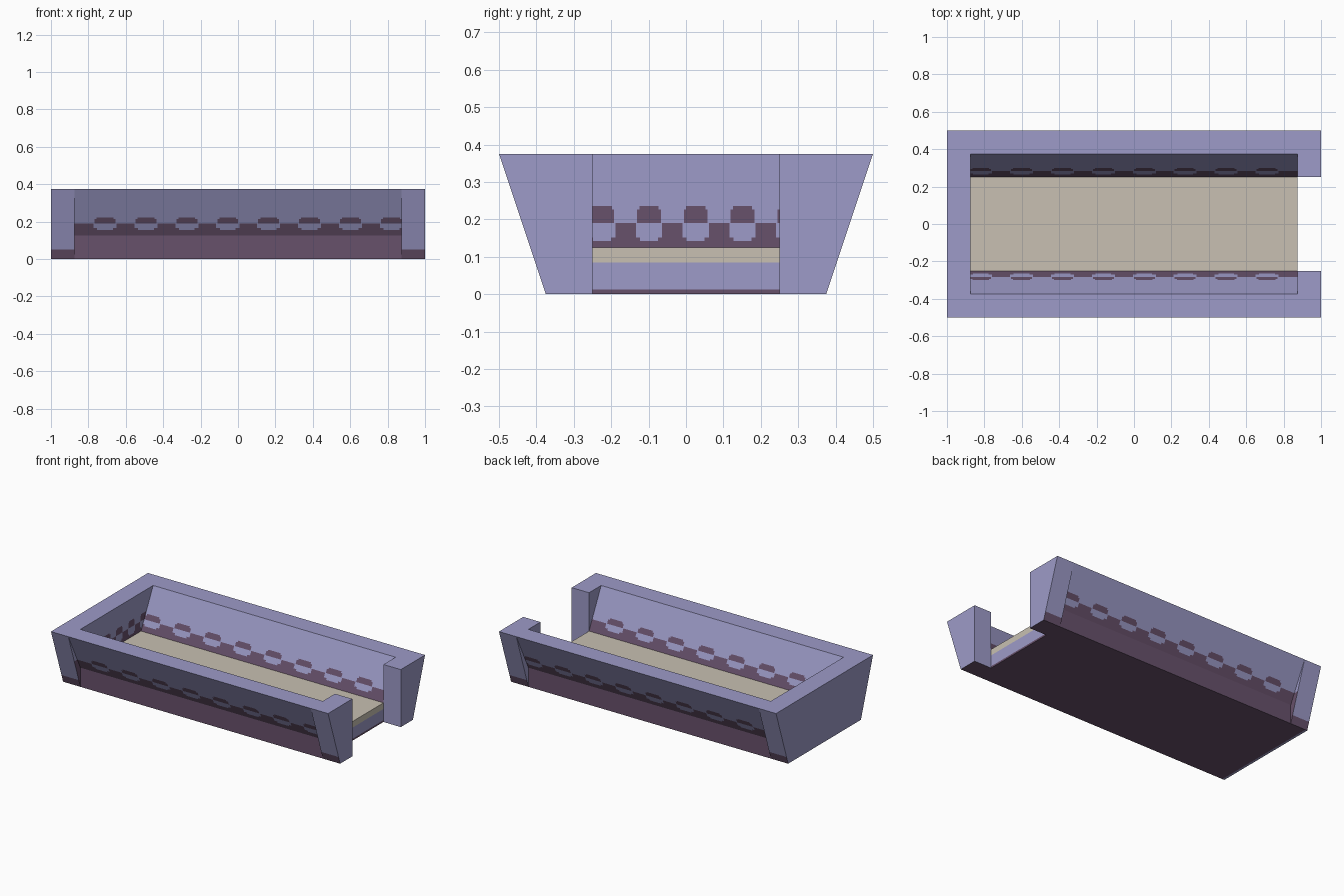
import bpy, bmesh
from mathutils import Vector

if "Cube" in bpy.data.objects:
    bpy.data.objects.remove(bpy.data.objects["Cube"])


def colour(name, rgb):
    m = bpy.data.materials.new(name)
    m.diffuse_color = (*rgb, 1)
    m.use_nodes = True
    m.node_tree.nodes["Principled BSDF"].inputs["Base Color"].default_value = m.diffuse_color
    return m


MATS = [colour("lavender_paint", (0.337, 0.328, 0.578)),
        colour("dark_purple", (0.136, 0.082, 0.147)),
        colour("beige_floor", (0.578, 0.527, 0.445))]
LAV, PUR, BEI = 0, 1, 2


def prism(name, profile, x0, x1, rule, cuts=(), mirror=False):
    """Extrude a (y, z) profile along x, cut it on planes, colour faces by rule."""
    bm = bmesh.new()
    a = [bm.verts.new((x0, y, z)) for y, z in profile]
    b = [bm.verts.new((x1, y, z)) for y, z in profile]
    bm.faces.new(a)
    bm.faces.new(b[::-1])
    n = len(profile)
    for i in range(n):
        j = (i + 1) % n
        bm.faces.new((a[i], b[i], b[j], a[j]))
    bmesh.ops.recalc_face_normals(bm, faces=bm.faces[:])
    for axis, value in cuts:
        co, no = Vector(), Vector()
        co[axis], no[axis] = value, 1
        bmesh.ops.bisect_plane(bm, geom=bm.verts[:] + bm.edges[:] + bm.faces[:],
                               plane_co=co, plane_no=no, dist=1e-5)
    bm.normal_update()
    for f in bm.faces:
        f.material_index = rule(f.calc_center_median(), f.normal)
    me = bpy.data.meshes.new(name)
    bm.to_mesh(me)
    bm.free()
    for m in MATS:
        me.materials.append(m)
    ob = bpy.data.objects.new(name, me)
    bpy.context.collection.objects.link(ob)
    if mirror:
        mod = ob.modifiers.new("mirror", 'MIRROR')
        mod.use_axis = (False, True, False)
        mod.use_clip = False
        mod.use_mirror_merge = False
    return ob


# Ragged pattern: rows of (bottom, top, half width, colour inside, colour outside)
def pattern_rows(z0, z1, z2, w):
    return [(0, z0, 0, PUR, PUR),
            (z0, z0 + 0.01, w * 0.75, LAV, PUR),
            (z0 + 0.01, z1, w * 1.1, LAV, PUR),
            (z1, z2 - 0.009, w, PUR, LAV),
            (z2 - 0.009, z2, w * 0.8, PUR, LAV)]


def pattern_colour(rows, centres, u, z):
    d = min(abs(u - c) for c in centres)
    for lo, hi, w, inside, outside in rows:
        if lo <= z < hi:
            return inside if d < w else outside
    return LAV


def pattern_cuts(rows, centres, axis):
    cuts = [(2, r[1]) for r in rows]
    for w in {r[2] for r in rows if r[2]}:
        cuts += [(axis, c + s * w) for c in centres for s in (-1, 1)]
    return cuts


# Long side walls
STEP = 1.75 / 8
side_rows = pattern_rows(0.155, 0.19, 0.222, 0.056)
outer = [-0.711 + STEP * k for k in range(8)]
inner = [-0.82 + STEP * k for k in range(8)]


def side_rule(c, n):
    if abs(n.z) > 0.9 or abs(n.x) > 0.9:
        return LAV
    return pattern_colour(side_rows, outer if n.y < 0 else inner, c.x, c.z)


prism("side_wall", [(-0.375, 0.125), (-0.25, 0.125), (-0.375, 0.375), (-0.5, 0.375)],
      -0.875, 0.875, side_rule, pattern_cuts(side_rows, outer + inner, 0), mirror=True)


# Floor slab with a layered open end
def floor_rule(c, n):
    if n.z > 0.9:
        return BEI
    if n.x > 0.9:
        return BEI if c.z > 0.085 else LAV if c.z > 0.012 else PUR
    return PUR


prism("floor_slab", [(-0.375, 0), (0.375, 0), (0.375, 0.125), (-0.375, 0.125)],
      -0.875, 0.875, floor_rule, [(2, 0.012), (2, 0.085)])

# Closed end wall
end_rows = pattern_rows(0.142, 0.19, 0.235, 0.032)
end_centres = [0.026 + 0.125 * k for k in range(-3, 3)]


def end_rule(c, n):
    if n.z < -0.9:
        return LAV if c.x < -0.985 else PUR
    if n.x > 0.9:
        return pattern_colour(end_rows, end_centres, c.y, c.z)
    if abs(n.y) > 0.9 and c.z < 0.05:
        return PUR
    return LAV


prism("closed_end", [(-0.375, 0), (0.375, 0), (0.5, 0.375), (-0.5, 0.375)],
      -1, -0.875, end_rule,
      pattern_cuts(end_rows, end_centres, 1) + [(2, 0.05), (0, -0.985)])


# Posts either side of the open end
def post_rule(c, n):
    return PUR if n.z < -0.9 or (n.y < -0.9 and c.z < 0.05) else LAV


prism("open_end_post", [(-0.375, 0), (-0.25, 0), (-0.25, 0.375), (-0.5, 0.375)],
      0.875, 1, post_rule, [(2, 0.05)], mirror=True)
